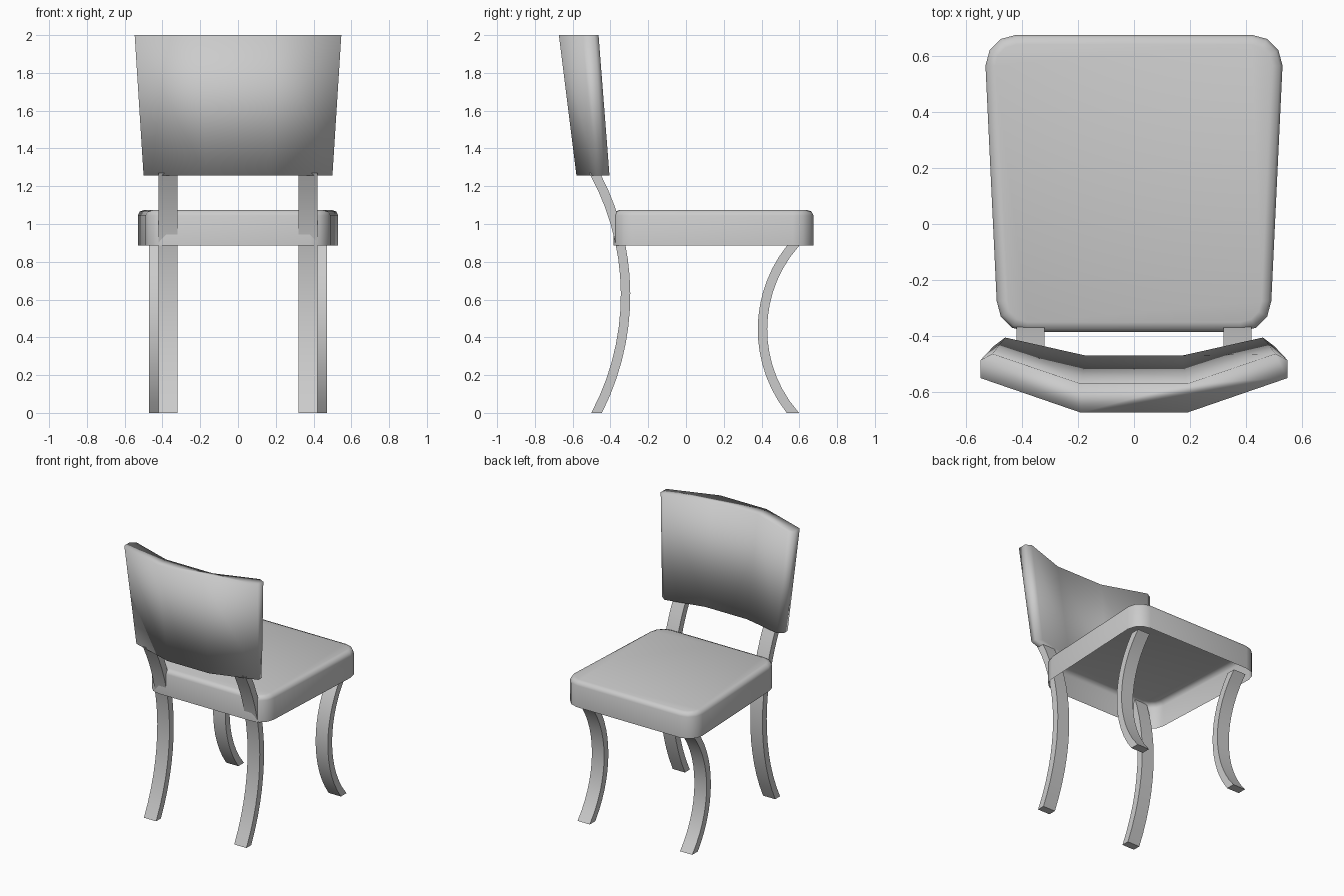
import bpy, bmesh
from math import sqrt, sin, cos, radians, pi

cube = bpy.data.objects.get("Cube")
if cube:
    bpy.data.objects.remove(cube, do_unlink=True)

grey = bpy.data.materials.new("plain_grey")
grey.use_nodes = True
tone = (0.6, 0.6, 0.6, 1)
grey.diffuse_color = tone
grey.node_tree.nodes["Principled BSDF"].inputs["Base Color"].default_value = tone


def loft(name, rings, cap_first, cap_last, angle=None):
    """Skin a stack of matching closed rings; smooth all, or up to an angle."""
    bm = bmesh.new()
    loops = [[bm.verts.new(p) for p in ring] for ring in rings]
    n = len(loops[0])
    for a, b in zip(loops, loops[1:]):
        for i in range(n):
            j = (i + 1) % n
            bm.faces.new((a[i], a[j], b[j], b[i]))
    if cap_first:
        bm.faces.new(loops[0][::-1])
    if cap_last:
        bm.faces.new(loops[-1])
    if cap_first and cap_last:
        bmesh.ops.recalc_face_normals(bm, faces=bm.faces)
    mesh = bpy.data.meshes.new(name)
    bm.to_mesh(mesh)
    bm.free()
    mesh.materials.append(grey)
    obj = bpy.data.objects.new(name, mesh)
    bpy.context.collection.objects.link(obj)
    bpy.ops.object.select_all(action='DESELECT')
    obj.select_set(True)
    bpy.context.view_layer.objects.active = obj
    if angle:
        bpy.ops.object.shade_smooth_by_angle(angle=radians(angle))
    else:
        bpy.ops.object.shade_smooth()
    return obj


# Seat: tapered rounded cushion shell, open underneath
def seat_ring(inset, z, radius=0.11, steps=3):
    ring = []
    corners = [(0.42, 0.565), (-0.42, 0.565), (-0.38, -0.275), (0.38, -0.275)]
    for k, (cx, cy) in enumerate(corners):
        for s in range(steps + 1):
            a = pi / 2 * (k + s / steps)
            r = radius - inset
            ring.append((cx + r * cos(a), cy + r * sin(a), z))
    return ring


loft("seat", [seat_ring(0, 0.885), seat_ring(0, 1.045), seat_ring(0.01, 1.066),
              seat_ring(0.035, 1.075)], False, True)


# Legs: square bars swept along an arc, cut level at both ends
def leg(name, x0, x1, centre_y, centre_z, outer, inner, top, steps=14):
    rings = []
    for s in range(steps + 1):
        z = top * s / steps
        ys = [centre_y + (1 if r > 0 else -1) * sqrt(r * r - (z - centre_z) ** 2)
              for r in (outer, inner)]
        rings.append([(x0, ys[0], z), (x1, ys[0], z), (x1, ys[1], z), (x0, ys[1], z)])
    loft(name, rings, True, True, 30)


for side, sign in (("left", 1), ("right", -1)):
    leg(side + "_seat_leg", sign * 0.37, sign * 0.47, 1.095, 0.442, -0.715, -0.665, 0.89)
    leg(side + "_back_post", sign * 0.32, sign * 0.42, -1.672, 0.625, 1.377, 1.327, 1.27)


# Backrest: three-panel curved slab that widens and leans outward
def back_ring(half, z):
    return [(x, y, z) for x, y in half] + [(-x, y, z) for x, y in reversed(half)]


lower = [(0.17, -0.47), (0.46, -0.405), (0.5, -0.435), (0.5, -0.475), (0.17, -0.58)]
upper = [(0.19, -0.57), (0.505, -0.463), (0.547, -0.485), (0.547, -0.55), (0.19, -0.673)]
loft("backrest", [back_ring(lower, 1.257), back_ring(upper, 2.0)], True, True)
